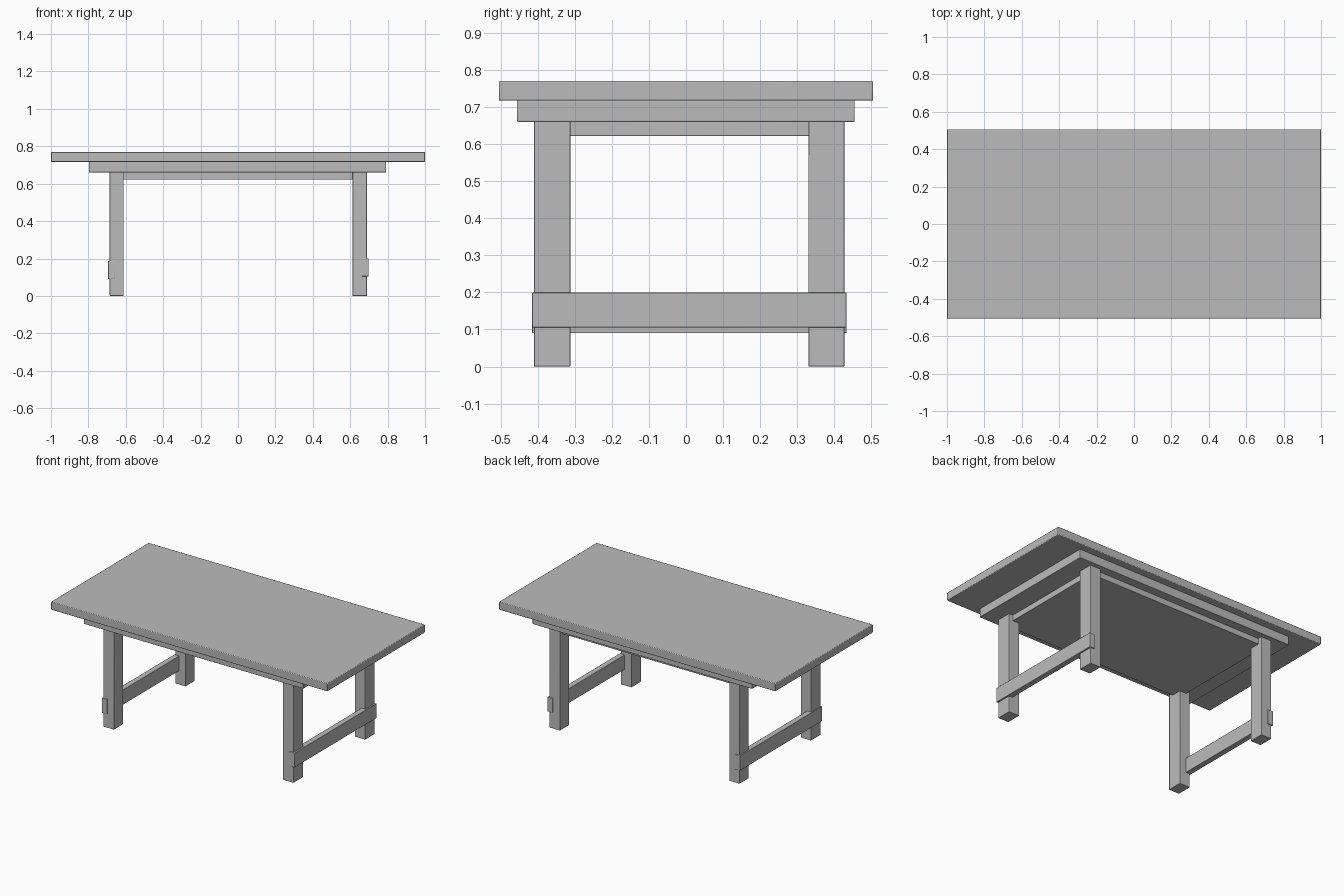
import bpy

if "Cube" in bpy.data.objects:
    bpy.data.objects.remove(bpy.data.objects["Cube"])

grey = bpy.data.materials.new("plain grey")
grey.diffuse_color = (0.5, 0.5, 0.5, 1)
grey.use_nodes = True
grey.node_tree.nodes["Principled BSDF"].inputs["Base Color"].default_value = grey.diffuse_color


def box(name, x, y, z, bevel=0.003):
    """Softly bevelled board spanning the given x, y and z ranges."""
    spans = (x, y, z)
    bpy.ops.mesh.primitive_cube_add(size=1, location=[(a + b) / 2 for a, b in spans])
    ob = bpy.context.object
    ob.name = ob.data.name = name
    ob.scale = [b - a for a, b in spans]
    bpy.ops.object.transform_apply(location=False, rotation=False, scale=True)
    ob.data.materials.append(grey)
    mod = ob.modifiers.new("soft edges", "BEVEL")
    mod.width = bevel
    mod.segments = 2
    bpy.ops.object.shade_smooth_by_angle()
    return ob


# Top and the two stepped panels beneath it
box("tabletop", (-1, 1), (-0.505, 0.505), (0.717, 0.77), 0.004)
box("under_panel", (-0.797, 0.792), (-0.456, 0.455), (0.66, 0.718))
box("apron_panel", (-0.66, 0.66), (-0.38, 0.40), (0.622, 0.661), 0.002)

# Four square legs
for side, x in (("left", (-0.686, -0.611)), ("right", (0.613, 0.689))):
    for end, y in (("front", (-0.41, -0.312)), ("back", (0.33, 0.427))):
        box(f"{end}_{side}_leg", x, y, (0, 0.661), 0.002)

# Side stretchers, the left one set slightly lower
box("right_stretcher", (0.662, 0.699), (-0.415, 0.433), (0.105, 0.2), 0.002)
box("left_stretcher", (-0.694, -0.657), (-0.415, 0.433), (0.09, 0.187), 0.002)
